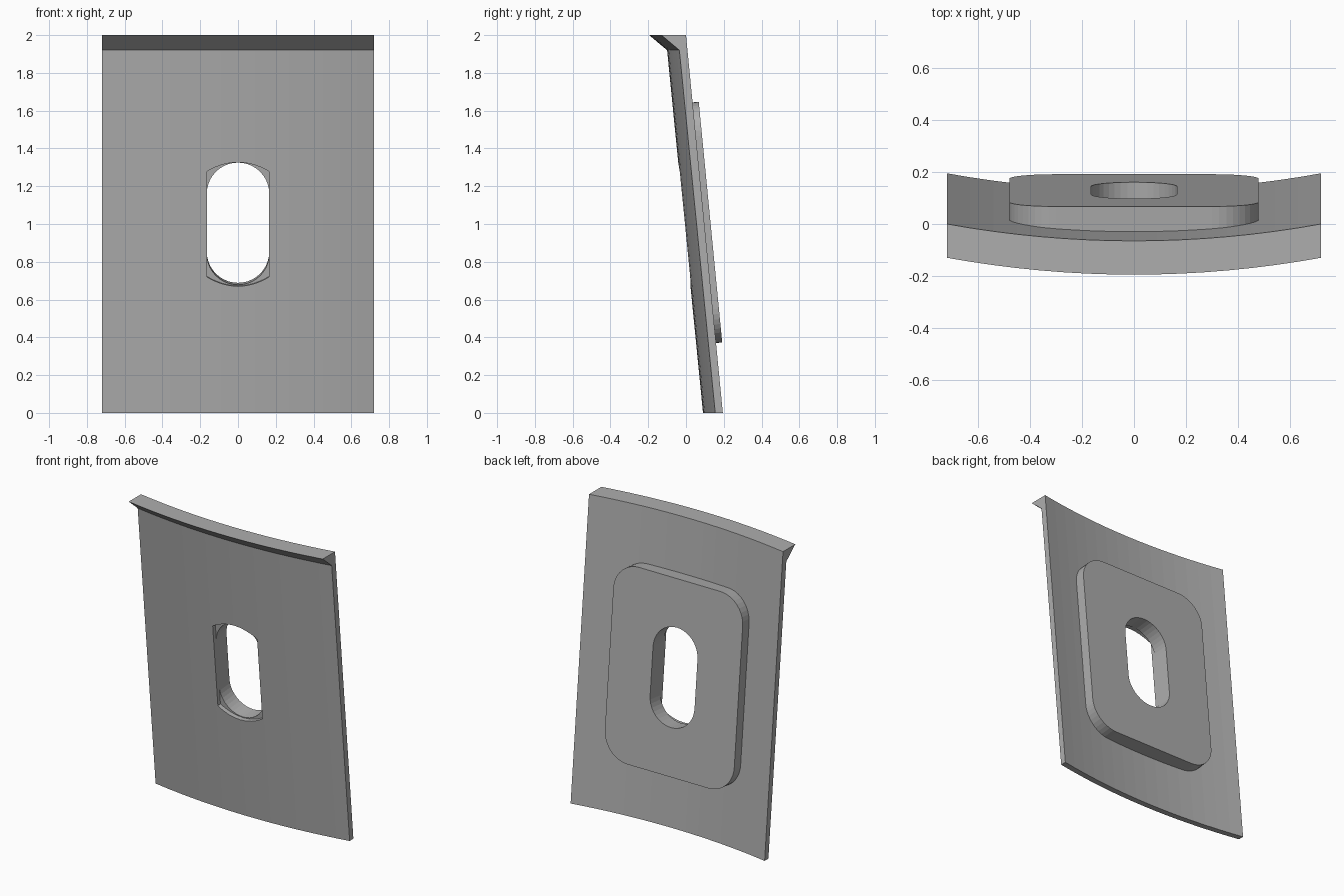
import bpy, bmesh, math

if "Cube" in bpy.data.objects:
    bpy.data.objects.remove(bpy.data.objects["Cube"])

S = 0.0975            # backward lean of the panel (y per z)
HALF, SAG = 0.72, 0.065

mat = bpy.data.materials.new("grey metal")
mat.diffuse_color = (0.42, 0.42, 0.42, 1)
mat.use_nodes = True
mat.node_tree.nodes["Principled BSDF"].inputs["Base Color"].default_value = mat.diffuse_color


def make(name, rings, closed):
    """Skin a list of equal-length rings and cap both ends."""
    bm = bmesh.new()
    vs = [[bm.verts.new(p) for p in r] for r in rings]
    n = len(rings[0])
    for a, b in zip(vs, vs[1:]):
        for i in range(n):
            j = (i + 1) % n
            bm.faces.new((a[i], a[j], b[j], b[i]))
    bm.faces.new(vs[0])
    bm.faces.new(vs[-1])
    bmesh.ops.recalc_face_normals(bm, faces=bm.faces)
    me = bpy.data.meshes.new(name)
    bm.to_mesh(me)
    bm.free()
    me.materials.append(mat)
    ob = bpy.data.objects.new(name, me)
    bpy.context.collection.objects.link(ob)
    return ob


def slab(name, outline, zc, front, back):
    """Extrude an (x, v) outline along the normal of the leaning panel.
    front/back are y offsets of the two faces at z = 0."""
    L = math.hypot(1, S)
    rings = []
    for off in (front, back):
        ring = []
        for x, v in outline:
            # point in the leaning plane, then shifted along its normal
            z0 = zc + v / L
            y0 = 0.228 - S * z0
            d = (off - 0.228) / L
            ring.append((x, y0 + d / L, z0 + d * S / L))
        rings.append(ring)
    return make(name, rings, True)


def rounded(hx, hz, r, seg=10):
    pts = []
    for k, (sx, sz) in enumerate(((1, 1), (-1, 1), (-1, -1), (1, -1))):
        for i in range(seg + 1):
            a = math.pi / 2 * (k + i / seg)
            pts.append((sx * (hx - r) + r * math.cos(a),
                        sz * (hz - r) + r * math.sin(a)))
    return pts


def cut(ob, cutter):
    m = ob.modifiers.new("opening", 'BOOLEAN')
    m.operation, m.object, m.solver = 'DIFFERENCE', cutter, 'EXACT'
    cutter.hide_render = True
    cutter.hide_viewport = True


# bowed panel with a forward lip along the top
profile = [(0, 2), (-0.13, 2), (-0.035, 1.92), (0.155, 0), (0.195, 0)]
N = 16
rings = []
for i in range(N + 1):
    x = -HALF + 2 * HALF * i / N
    bow = SAG * (1 - (x / HALF) ** 2)
    rings.append([(x, y - bow, z) for y, z in profile])
panel = make("curved_panel", rings, False)

# flat backing plate with rounded corners
plate = slab("backing_plate", rounded(0.48, 0.64, 0.18), 1.01, 0.12, 0.228)

# panel opening: straight sides, shallow arched ends
arch = [(0.165 * math.cos(math.pi * i / 12),) for i in range(13)]
top = [(x, 0.33 - 0.05 * (x / 0.165) ** 2) for (x,) in arch]
hole = top + [(-x, -v) for x, v in top]
cut(panel, slab("panel_opening_cutter", hole, 1.012, 0.0, 0.3))

# plate opening: slot with rounded ends
cut(plate, slab("plate_opening_cutter", rounded(0.165, 0.325, 0.1649), 1.012, 0.0, 0.3))
